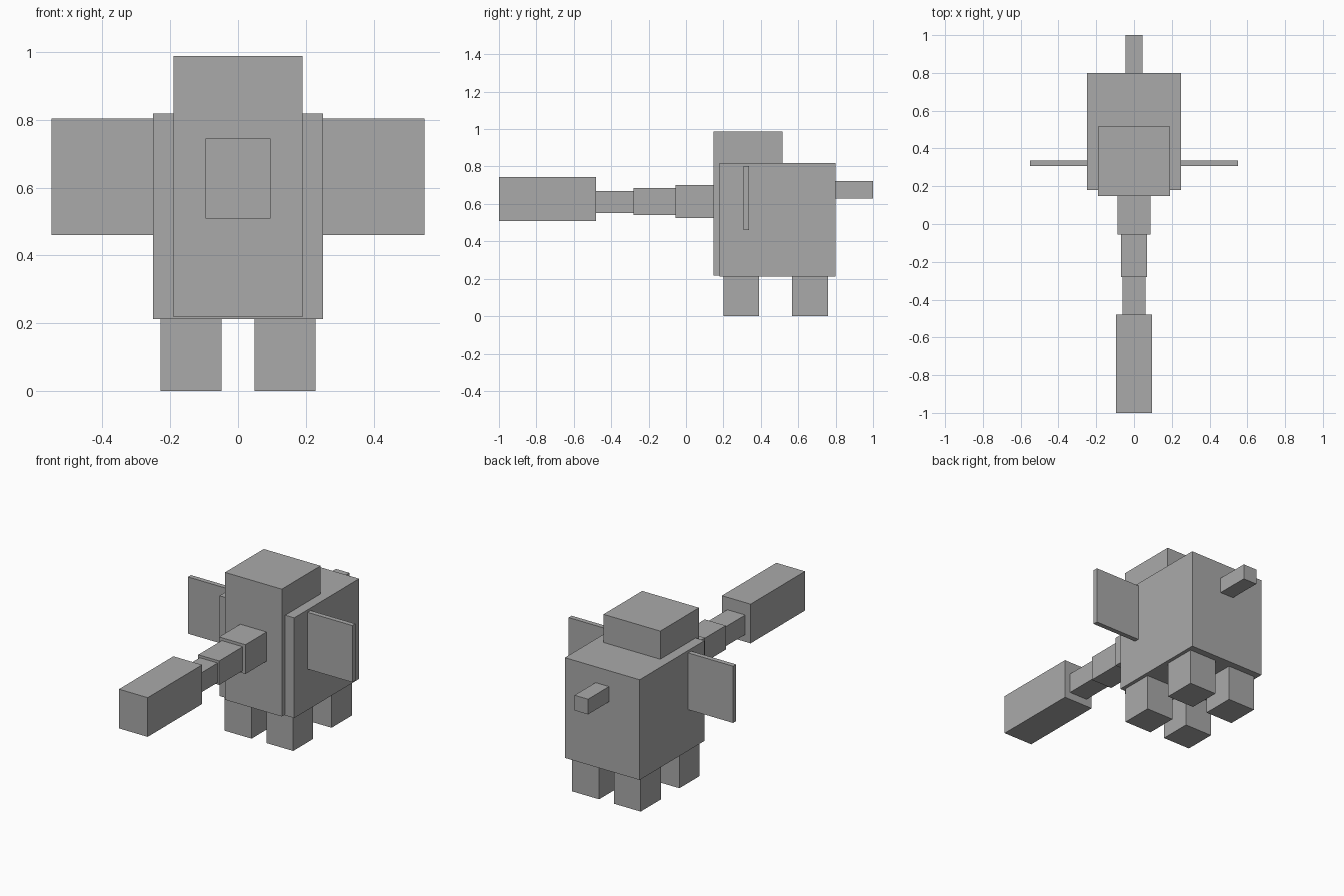
import bpy
import bmesh
from mathutils import Vector

default = bpy.data.objects.get("Cube")
if default:
    bpy.data.objects.remove(default, do_unlink=True)

GREY = (0.4, 0.4, 0.4, 1.0)
hide = bpy.data.materials.new("grey hide")
hide.use_nodes = True
hide.diffuse_color = GREY
hide.node_tree.nodes["Principled BSDF"].inputs["Base Color"].default_value = GREY


def box(name, x, y, z):
    """Flat-faced block spanning the (min, max) range on each axis."""
    low, high = (Vector(c) for c in zip(x, y, z))
    bm = bmesh.new()
    bmesh.ops.create_cube(bm, size=1)
    bmesh.ops.scale(bm, vec=high - low, verts=bm.verts)
    bmesh.ops.translate(bm, vec=(low + high) / 2, verts=bm.verts)
    mesh = bpy.data.meshes.new(name)
    bm.to_mesh(mesh)
    bm.free()
    mesh.materials.append(hide)
    obj = bpy.data.objects.new(name, mesh)
    bpy.context.collection.objects.link(obj)
    return obj


def centred(name, half_width, y, z):
    return box(name, (-half_width, half_width), y, z)


# Body, head and tail
centred("body", 0.25, (0.18, 0.80), (0.212, 0.818))
centred("head", 0.19, (0.147, 0.517), (0.218, 0.988))
centred("tail", 0.045, (0.80, 1.0), (0.63, 0.722))

# Trunk, narrowing forward to a heavy tip
centred("trunk_base", 0.088, (-0.055, 0.147), (0.525, 0.702))
centred("trunk_middle", 0.07, (-0.28, -0.055), (0.54, 0.685))
centred("trunk_neck", 0.06, (-0.48, -0.28), (0.552, 0.67))
centred("trunk_tip", 0.096, (-1.0, -0.48), (0.508, 0.745))

# Paired ears and legs
for side, s in (("left", 1), ("right", -1)):
    box(side + "_ear", sorted((s * 0.25, s * 0.55)), (0.307, 0.336), (0.46, 0.803))
    for end, y in (("front", (0.2, 0.39)), ("back", (0.567, 0.76))):
        box(f"{end}_{side}_leg", sorted((s * 0.049, s * 0.229)), y, (0, 0.212))
